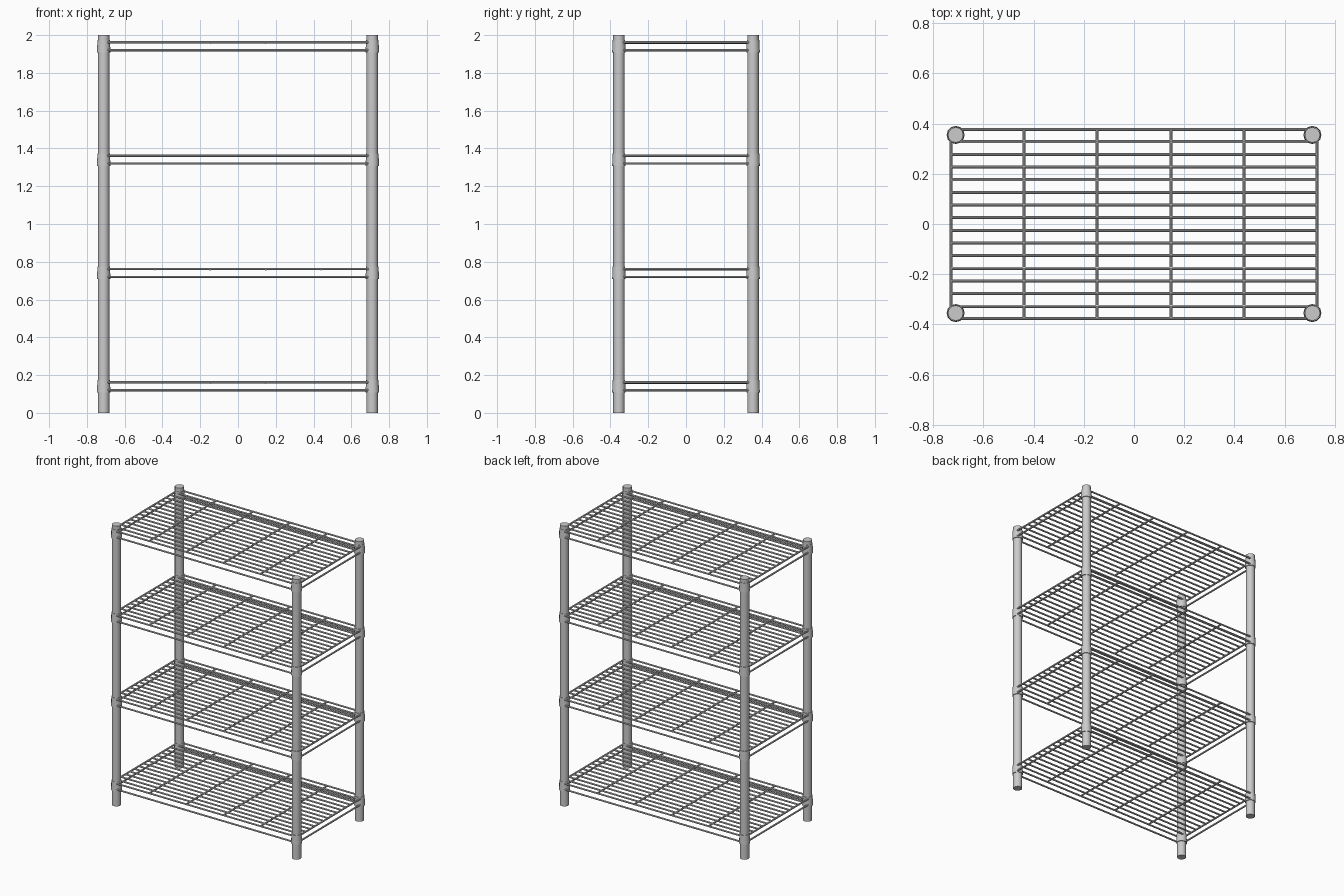
import bpy, bmesh
from mathutils import Vector

if "Cube" in bpy.data.objects:
    bpy.data.objects.remove(bpy.data.objects["Cube"])

PX, PY = 0.711, 0.355          # post centres
WIRE_R = 0.006
SHELVES = [0.14, 0.74, 1.34, 1.94]


def rod(bm, a, b, r1, r2=None, sides=8):
    """Capped rod or cone from a to b."""
    a, b = Vector(a), Vector(b)
    d = b - a
    mat = d.to_track_quat('Z', 'Y').to_matrix().to_4x4()
    mat.translation = (a + b) / 2
    bmesh.ops.create_cone(bm, cap_ends=True, segments=sides, radius1=r1,
                          radius2=r1 if r2 is None else r2,
                          depth=d.length, matrix=mat)


def finish(bm, name):
    me = bpy.data.meshes.new(name)
    bm.to_mesh(me)
    bm.free()
    ob = bpy.data.objects.new(name, me)
    bpy.context.collection.objects.link(ob)
    bpy.ops.object.select_all(action='DESELECT')
    ob.select_set(True)
    bpy.context.view_layer.objects.active = ob
    bpy.ops.object.shade_smooth_by_angle(angle=0.6)
    return ob


# Corner posts with a tapered collar at every shelf
for sx, xn in ((-1, "left"), (1, "right")):
    for sy, yn in ((-1, "front"), (1, "back")):
        x, y = sx * PX, sy * PY
        bm = bmesh.new()
        rod(bm, (x, y, 0), (x, y, 2), 0.0305, sides=12)
        finish(bm, f"{yn}_{xn}_post")
        bm = bmesh.new()
        for z in SHELVES:
            rod(bm, (x, y, z - 0.032), (x, y, z + 0.034), 0.036, 0.033, sides=12)
        finish(bm, f"{yn}_{xn}_collars")

for i, z in enumerate(SHELVES, 1):
    top, low = z + 0.022, z - 0.02

    # Double perimeter frame
    bm = bmesh.new()
    for h in (top, low):
        for s in (-1, 1):
            rod(bm, (-PX, s * 0.377, h), (PX, s * 0.377, h), WIRE_R)
            rod(bm, (s * 0.73, -PY, h), (s * 0.73, PY, h), WIRE_R)
    finish(bm, f"shelf_{i}_frame")

    # Lengthwise deck wires
    bm = bmesh.new()
    for k in range(14):
        y = -0.328 + k * 0.656 / 13
        rod(bm, (-0.725, y, top), (0.725, y, top), WIRE_R)
    finish(bm, f"shelf_{i}_deck_wires")

    # Cross wires under the deck
    bm = bmesh.new()
    for x in (-0.439, -0.147, 0.147, 0.439):
        rod(bm, (x, -0.375, top - 0.002), (x, 0.375, top - 0.002), WIRE_R)
    finish(bm, f"shelf_{i}_cross_wires")
